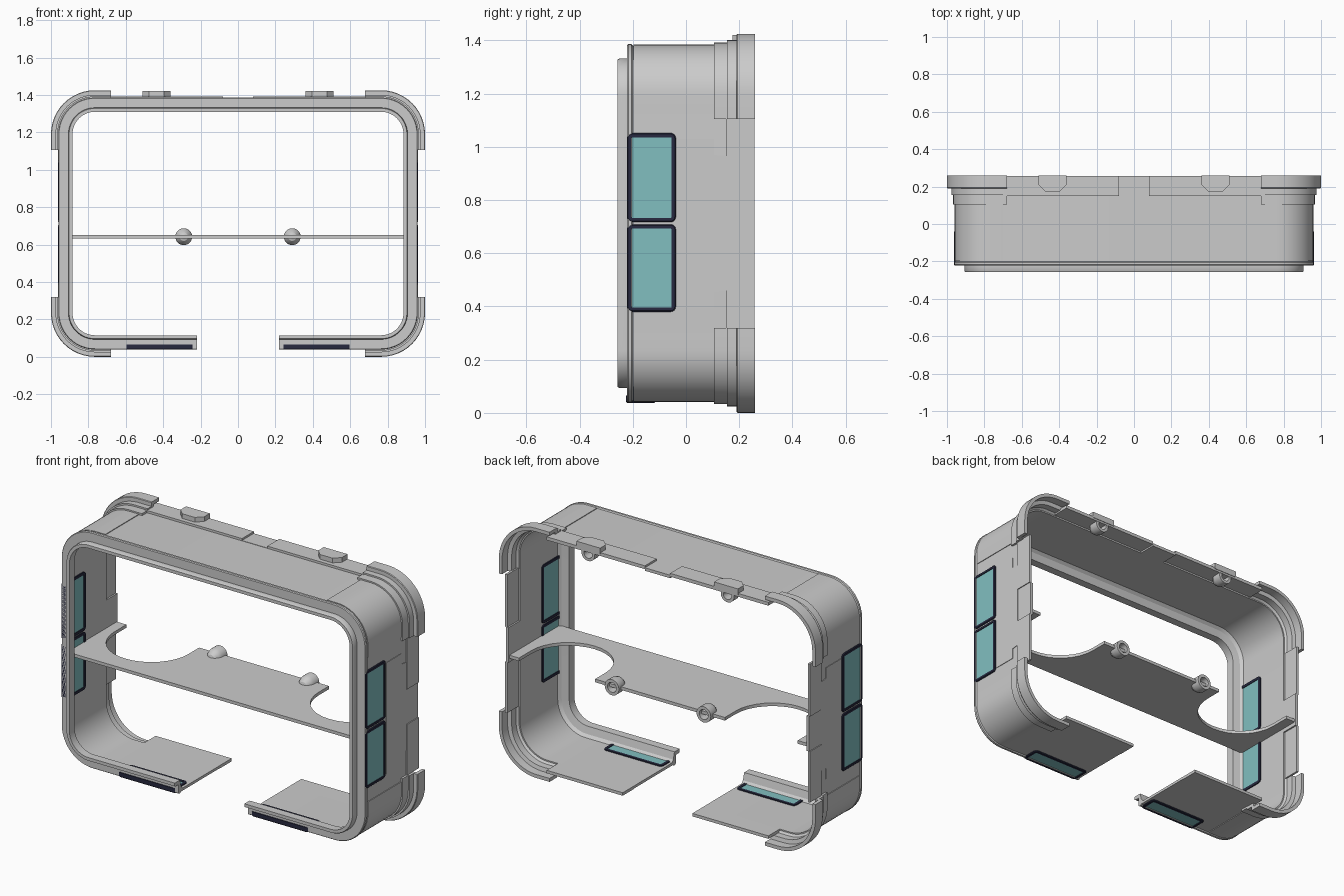
import bpy, bmesh, math
from mathutils import Vector

if "Cube" in bpy.data.objects:
    bpy.data.objects.remove(bpy.data.objects["Cube"])

HW, ZB, ZT, R = 0.955, 0.045, 1.38, 0.19      # body half width, bottom, top, corner radius
CX, CZ = HW - R, (ZB + R, ZT - R)


def material(name, rgb):
    m = bpy.data.materials.new(name)
    m.diffuse_color = (*rgb, 1)
    m.use_nodes = True
    m.node_tree.nodes["Principled BSDF"].inputs["Base Color"].default_value = m.diffuse_color
    return m


DARK = material("dark_trim", (0.02, 0.022, 0.05))
TEAL = material("teal_glass", (0.22, 0.52, 0.53))


def make(name, verts, faces, mat=None):
    me = bpy.data.meshes.new(name)
    me.from_pydata([tuple(v) for v in verts], [], faces)
    bm = bmesh.new()
    bm.from_mesh(me)
    bmesh.ops.remove_doubles(bm, verts=bm.verts, dist=1e-5)
    bmesh.ops.recalc_face_normals(bm, faces=bm.faces)
    bm.to_mesh(me)
    bm.free()
    ob = bpy.data.objects.new(name, me)
    bpy.context.collection.objects.link(ob)
    if mat:
        me.materials.append(mat)
    bpy.ops.object.select_all(action='DESELECT')
    ob.select_set(True)
    bpy.context.view_layer.objects.active = ob
    bpy.ops.object.shade_smooth_by_angle(angle=math.radians(30))
    return ob


def front(u, v, w):
    return Vector((u, w, v))


def sweep(name, path, profile, closed=False, place=front, mat=None):
    """Carry a closed (offset, depth) profile along a path of (u, v, normal_u, normal_v)."""
    n, k = len(path), len(profile)
    verts = [place(u + nu * d, v + nv * d, w) for u, v, nu, nv in path for d, w in profile]
    faces = []
    for i in range(n if closed else n - 1):
        a, b = i * k, (i + 1) % n * k
        faces += [(a + j, a + (j + 1) % k, b + (j + 1) % k, b + j) for j in range(k)]
    if not closed:
        faces += [tuple(range(k)), tuple(range((n - 1) * k, n * k))]
    return make(name, verts, faces, mat)


def prism(name, outline, w0, w1, place, mat=None):
    n = len(outline)
    verts = [place(u, v, w) for w in (w0, w1) for u, v in outline]
    faces = [tuple(range(n)), tuple(range(n, 2 * n))]
    faces += [(i, (i + 1) % n, (i + 1) % n + n, i + n) for i in range(n)]
    return make(name, verts, faces, mat)


def arc(cx, cz, r, start, steps=12):
    out = []
    for i in range(steps + 1):
        a = math.radians(start + 90 * i / steps)
        out.append((cx + r * math.cos(a), cz + r * math.sin(a), math.cos(a), math.sin(a)))
    return out


CORNERS = [(CX, CZ[0], -90), (CX, CZ[1], 0), (-CX, CZ[1], 90), (-CX, CZ[0], 180)]


def corner_path(cx, cz, start, ext):
    p = arc(cx, cz, R, start)
    a, b = p[0], p[-1]
    return ([(a[0] + a[3] * ext, a[1] - a[2] * ext, a[2], a[3])] + p +
            [(b[0] - b[3] * ext, b[1] + b[2] * ext, b[2], b[3])])


# Main shell: rounded frame with a gap in the bottom
path = [(0.22, ZB, 0, -1)]
for c in CORNERS:
    path += arc(*c[:2], R, c[2])
path.append((-0.22, ZB, 0, -1))
sweep("main_shell", path, [
    (-0.052, -0.257), (-0.048, -0.25), (-0.048, -0.222), (0.002, -0.222), (0.006, -0.217),
    (0.006, -0.205), (0, -0.2), (0, 0.155), (-0.015, 0.155), (-0.015, -0.185),
    (-0.03, -0.2), (-0.07, -0.21), (-0.07, -0.257)])

# Corner guards with stepped bands, and the thin corner skins
for c in CORNERS:
    sweep("corner_guard", corner_path(*c, 0.085), [
        (-0.003, 0.105), (0.012, 0.105), (0.012, 0.155), (0.021, 0.155), (0.021, 0.19),
        (0.042, 0.19), (0.045, 0.194), (0.045, 0.26), (0.025, 0.26), (0.025, 0.21),
        (0.003, 0.205), (0.003, 0.165), (-0.008, 0.155)])
    sweep("corner_skin", corner_path(*c, 0.065),
          [(-0.003, -0.197), (0.004, -0.197), (0.004, 0.107), (-0.003, 0.107)])

# Rear rim strips, lower in the middle notches
RIM = [(-0.006, 0.15), (0.013, 0.15), (0.013, 0.257), (-0.006, 0.257)]
NOTCH = [(-0.015, 0.15), (0.002, 0.15), (0.002, 0.257), (-0.015, 0.257)]
sweep("top_notch", [(-0.08, ZT, 0, 1), (0.08, ZT, 0, 1)], NOTCH)
for s in (-1, 1):
    sweep("top_rim", [(s * 0.08, ZT, 0, 1), (s * 0.7, ZT, 0, 1)], RIM)
    sweep("bottom_rim", [(s * 0.22, ZB, 0, -1), (s * 0.7, ZB, 0, -1)], NOTCH)
    for z0, z1, prof, name in ((0.32, 0.61, RIM, "side_rim"), (0.61, 0.81, NOTCH, "side_notch"),
                               (0.81, 1.11, RIM, "side_rim")):
        sweep(name, [(s * HW, z0, s, 0), (s * HW, z1, s, 0)],
              [(d - (0.006 if d > 0.01 else 0), w) for d, w in prof])


# Windows: rounded dark frame with a teal pane
def window(u0, u1, v0, v1, place):
    r = 0.02
    loop = []
    for cx, cz, a in ((u1 - r, v0 + r, -90), (u1 - r, v1 - r, 0),
                      (u0 + r, v1 - r, 90), (u0 + r, v0 + r, 180)):
        loop += arc(cx, cz, r, a, 4)
    sweep("window_frame", loop, [(-0.004, 0.007), (0, 0.003), (0, -0.021), (-0.016, -0.021),
                                 (-0.016, 0.007)], True, place, DARK)
    prism("window_pane", [(u - nu * 0.012, v - nv * 0.012) for u, v, nu, nv in loop],
          -0.018, 0.003, place, TEAL)


for s in (-1, 1):
    def side(u, v, w, s=s):
        return Vector((s * (HW + w), u, v))

    def under(u, v, w, s=s):
        return Vector((s * u, v, ZB - w))

    window(-0.222, -0.038, 0.38, 0.709, side)
    window(-0.222, -0.038, 0.717, 1.052, side)
    window(0.235, 0.605, -0.226, -0.115, under)
    # Flat panel beside the windows
    prism("side_panel", [(-0.03, 0.395), (0.105, 0.395), (0.105, 0.455), (0.15, 0.46),
                         (0.15, 0.965), (0.105, 0.97), (0.105, 1.03), (-0.03, 1.03)],
          -0.003, 0.003, side)

# Shelf with two rounded cut-outs open to the rear
half = [(0.41, 0.235)]
for i in range(17):
    a = math.pi + math.pi * i / 16
    half.append((0.645 + 0.235 * math.cos(a), 0.14 + 0.235 * math.sin(a)))
half += [(0.88, 0.25), (0.945, 0.25), (0.945, -0.2)]
outline = half + [(-x, y) for x, y in reversed(half)]
prism("shelf", outline, 0.632, 0.65, lambda u, v, w: Vector((u, v, w)))


# Screw bosses: domed at the front, hollow at the back
def boss(name, x, z, r):
    prof = [(0.001, 0.165), (0.5 * r, 0.172), (0.85 * r, 0.19), (r, 0.21), (r, 0.255),
            (0.62 * r, 0.255), (0.62 * r, 0.2), (0.001, 0.2)]
    ring = [(x, z, math.cos(t * math.tau / 24), math.sin(t * math.tau / 24)) for t in range(24)]
    sweep(name, ring, prof, True)


for s in (-1, 1):
    boss("shelf_boss", s * 0.29, 0.642, 0.045)
    boss("top_boss", s * 0.44, 1.365, 0.042)
    # Tapered tab above each top boss
    prism("top_tab", [(s * (0.435 + dx), y) for dx, y in (
        (-0.075, 0.26), (-0.075, 0.21), (-0.04, 0.175), (0.04, 0.175), (0.075, 0.21),
        (0.075, 0.26))], 1.385, 1.42, lambda u, v, w: Vector((u, v, w)))
